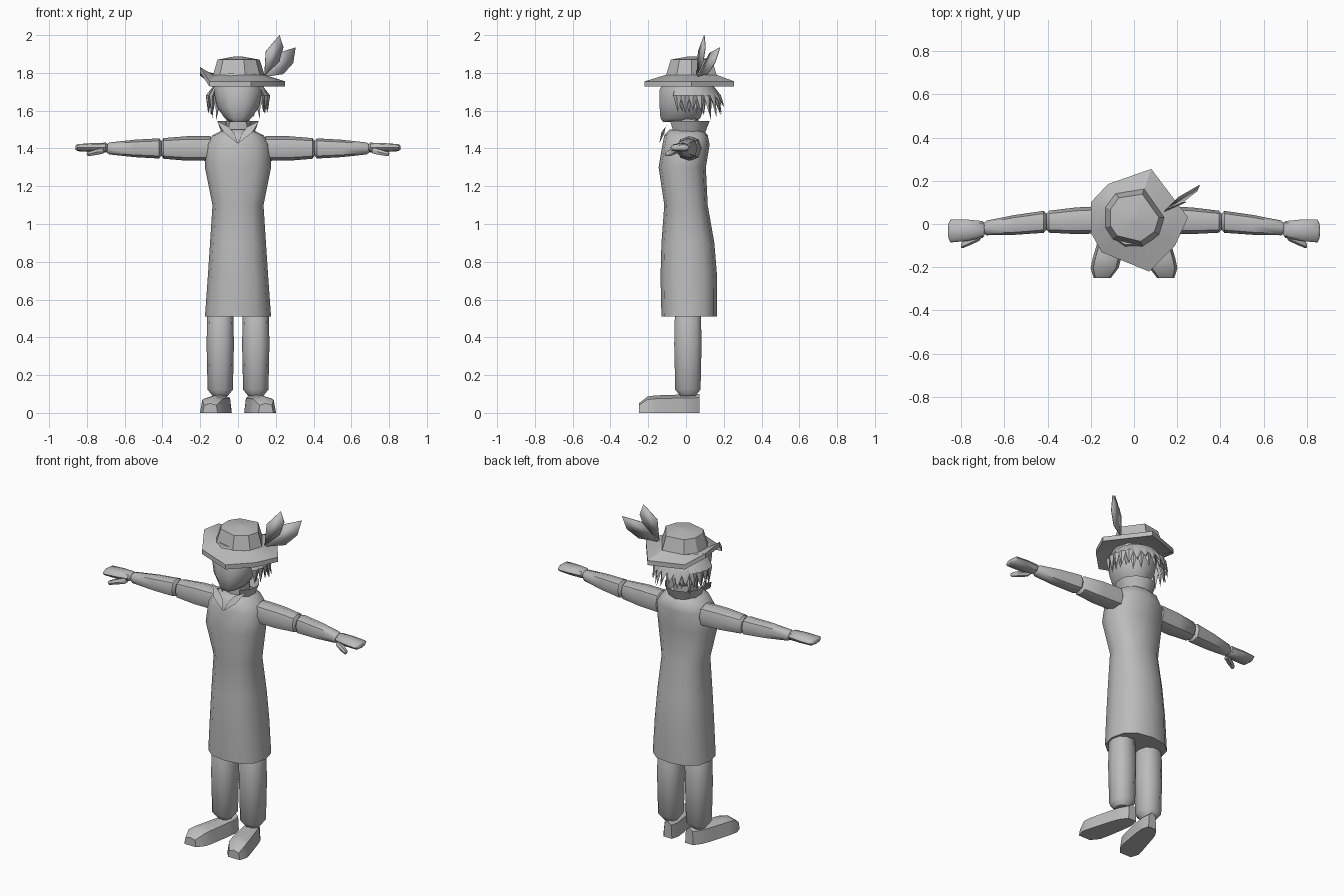
import bpy, bmesh, math, random
from mathutils import Vector

random.seed(4)
cube = bpy.data.objects.get("Cube")
if cube:
    bpy.data.objects.remove(cube, do_unlink=True)

grey = bpy.data.materials.new("plain grey")
grey.use_nodes = True
colour = (.5, .5, .5, 1)
grey.diffuse_color = colour
grey.node_tree.nodes["Principled BSDF"].inputs["Base Color"].default_value = colour


def make(name, verts, faces, smooth_angle=45, closed=True):
    """Mesh object from points and faces, smooth below the given angle."""
    mesh = bpy.data.meshes.new(name)
    mesh.from_pydata([tuple(point) for point in verts], [], faces)
    if closed:
        bm = bmesh.new()
        bm.from_mesh(mesh)
        bmesh.ops.recalc_face_normals(bm, faces=bm.faces)
        bm.to_mesh(mesh)
        bm.free()
    mesh.materials.append(grey)
    obj = bpy.data.objects.new(name, mesh)
    bpy.context.collection.objects.link(obj)
    bpy.ops.object.select_all(action='DESELECT')
    obj.select_set(True)
    bpy.context.view_layer.objects.active = obj
    bpy.ops.object.shade_smooth_by_angle(angle=math.radians(smooth_angle))
    return obj


def skin(name, rings, smooth_angle=45):
    """Capped skin over closed rings that have equal numbers of points."""
    count = len(rings[0])
    faces = []
    for start in range(0, count * (len(rings) - 1), count):
        for i in range(count):
            following = start + (i + 1) % count
            faces.append((start + i, following, following + count, start + i + count))
    points = [point for ring in rings for point in ring]
    faces.append(tuple(range(count)))
    faces.append(tuple(range(len(points) - count, len(points))))
    return make(name, points, faces, smooth_angle)


def ring_around(centre, across, along, sides, power=.85):
    """Boxy oval ring spanned by two half-axis vectors."""
    ring = []
    for i in range(sides):
        angle = math.tau * i / sides
        c, s = math.cos(angle), math.sin(angle)
        ring.append(Vector(centre) + across * math.copysign(abs(c) ** power, c)
                    + along * math.copysign(abs(s) ** power, s))
    return ring


def upright(name, rows, sides):
    """Body part from rows of height, half width, centre depth, half depth."""
    skin(name, [ring_around((0, y, z), Vector((width, 0, 0)), Vector((0, depth, 0)), sides)
                for z, width, y, depth in rows])


def limb(name, start, end, start_size, end_size, across, sides=8):
    """Tapered, slightly swollen limb with rounded ends; sizes are across and up."""
    start, end = Vector(start), Vector(end)
    across = Vector(across)
    up = (end - start).cross(across).normalized()
    rings = []
    for t, swell in ((0, .6), (.06, 1), (.5, 1.08), (.94, 1), (1, .6)):
        wide, tall = (a + (b - a) * t for a, b in zip(start_size, end_size))
        rings.append(ring_around(start.lerp(end, t), across * wide * swell,
                                 up * tall * swell, sides))
    skin(name, rings)


# Coat, neck and head
upright("coat", [(.51, .175, .017, .147), (.72, .16, .015, .15), (.9, .148, .01, .14),
                 (1.1, .135, 0, .115), (1.3, .175, -.02, .125), (1.42, .17, 0, .125),
                 (1.47, .135, 0, .115), (1.5, .075, 0, .085)], 12)
upright("neck", [(1.46, .065, 0, .065), (1.58, .06, 0, .065)], 8)
upright("head", [(1.54, .045, -.04, .085), (1.56, .07, -.03, .11), (1.62, .112, -.02, .125),
                 (1.71, .13, -.015, .13), (1.8, .11, 0, .1)], 10)

# Collar: flared band, open at the front
lower, upper = [], []
steps = 8
for i in range(steps + 1):
    angle = math.radians(-55 + 290 * i / steps)
    outward = Vector((math.cos(angle), math.sin(angle), 0))
    lower.append(outward * .09 + Vector((0, .01, 1.48)))
    upper.append(outward * .115 + Vector((0, .01, 1.545)))
make("collar", lower + upper,
     [(i, i + 1, i + steps + 2, i + steps + 1) for i in range(steps)], closed=False)

# Hair: two layers of pointed locks round the sides and back
verts, faces = [], []
lock_faces = ((0, 1, 4), (1, 2, 4), (0, 4, 3), (3, 4, 5), (4, 2, 5),
              (2, 6, 5), (6, 3, 5), (1, 6, 2), (0, 3, 6), (0, 6, 1))
locks = 15
for layer in (0, 1):
    for i in range(locks):
        angle = math.radians(-22 + 224 * (i + layer / 2) / locks)
        outward = Vector((math.cos(angle), math.sin(angle), 0))
        side = Vector((-outward.y, outward.x, 0)) * .025
        root = outward * .125 + Vector((0, .015, 1.735))
        middle = root + outward * (.035 - .015 * layer) - Vector((0, 0, .055))
        tip = root + outward * (.03 + .035 * max(0, outward.y) - .015 * layer)
        tip.z = 1.6 - .035 * layer + random.uniform(-.02, .03)
        first = len(verts)
        verts += [root - side, root + side, middle + side, middle - side,
                  middle + outward * .012, tip, middle - outward * .015]
        faces += [tuple(first + corner for corner in face) for face in lock_faces]
make("hair", verts, faces, 25)

# Hat: uneven brim turned up on one side, and a tapered crown
outline = [(.25, .03), (.08, .255), (-.12, .185), (-.2, .1),
           (-.2, -.04), (-.15, -.13), (.07, -.22), (.19, -.1)]
brim = [Vector((x, y, 1.755 + (.07 - y / 8 if x == -.2 else 0))) for x, y in outline]
middle = Vector((0, .03, 0))


def crown(radius, z):
    """Ring round the crown, lined up with the corners of the brim."""
    ring = []
    for corner in brim:
        outward = corner - middle
        outward.z = 0
        ring.append(middle + outward.normalized() * radius + Vector((0, 0, z)))
    return ring


underside = [corner - Vector((0, 0, .028)) for corner in brim]
skin("hat", [crown(.02, 1.887), crown(.115, 1.87), crown(.14, 1.79), brim,
             underside, crown(.125, 1.755)], 28)


# Feathers: two thin leaf plates on the left of the hat
def feather(name, base, tip, side):
    base, tip, side = Vector(base), Vector(tip), Vector(side)
    points = [base, base.lerp(tip, .35) + side, base.lerp(tip, .7) + side * .9,
              tip, base.lerp(tip, .6) - side * .8]
    leaf = make(name, points, [(0, 1, 2), (0, 2, 3), (0, 3, 4)], closed=False)
    thickness = leaf.modifiers.new("thickness", 'SOLIDIFY')
    thickness.thickness = .004


feather("tall_feather", (.14, .055, 1.785), (.22, .095, 2), (.05, .02, 0))
feather("short_feather", (.145, .06, 1.78), (.305, .178, 1.935), (.04, .01, -.04))


# Shoe: flat sole, rounded top, widening and turning out toward the toe
def shoe(name, s):
    rings = []
    for i in range(8):
        t = i / 7
        ends = abs(2 * t - 1) ** 6
        width = (.05 + .022 * t) * (1 - ends * .45)
        height = .1 - .01 * t - .04 * ends * t
        centre = (s * (.072 + .075 * t), .072 - .322 * t, 0)
        ring = ring_around(centre, Vector((width, 0, 0)), Vector((0, 0, height)), 8, .6)
        for point in ring:
            point.z = max(0, point.z)
        rings.append(ring)
    skin(name, rings)


# Paired parts
for s, label in ((1, "left_"), (-1, "right_")):
    make(label + "lapel",
         [(0, -.142, 1.425), (s * .075, -.13, 1.485), (s * .112, -.085, 1.545),
          (s * .05, -.108, 1.515), (s * .02, -.115, 1.48)],
         [(0, 1, 3, 4), (1, 2, 3)], closed=False)
    shoe(label + "shoe", s)
    limb(label + "leg", (s * .094, .01, .09), (s * .094, .01, .64),
         (.067, .07), (.067, .07), (1, 0, 0), 10)

    # Arm pieces run outward, with sizes in depth and height
    depth = (0, 1, 0)
    limb(label + "upper_arm", (s * .13, .02, 1.4), (s * .41, .01, 1.4),
         (.064, .066), (.05, .054), depth)
    limb(label + "forearm", (s * .4, .012, 1.4), (s * .7, -.02, 1.4),
         (.052, .055), (.033, .03), depth)
    limb(label + "hand", (s * .69, -.025, 1.405), (s * .86, -.033, 1.404),
         (.038, .026), (.054, .018), depth)
    limb(label + "thumb", (s * .71, -.055, 1.39), (s * .8, -.1, 1.368),
         (.02, .018), (.015, .012), depth, 6)
